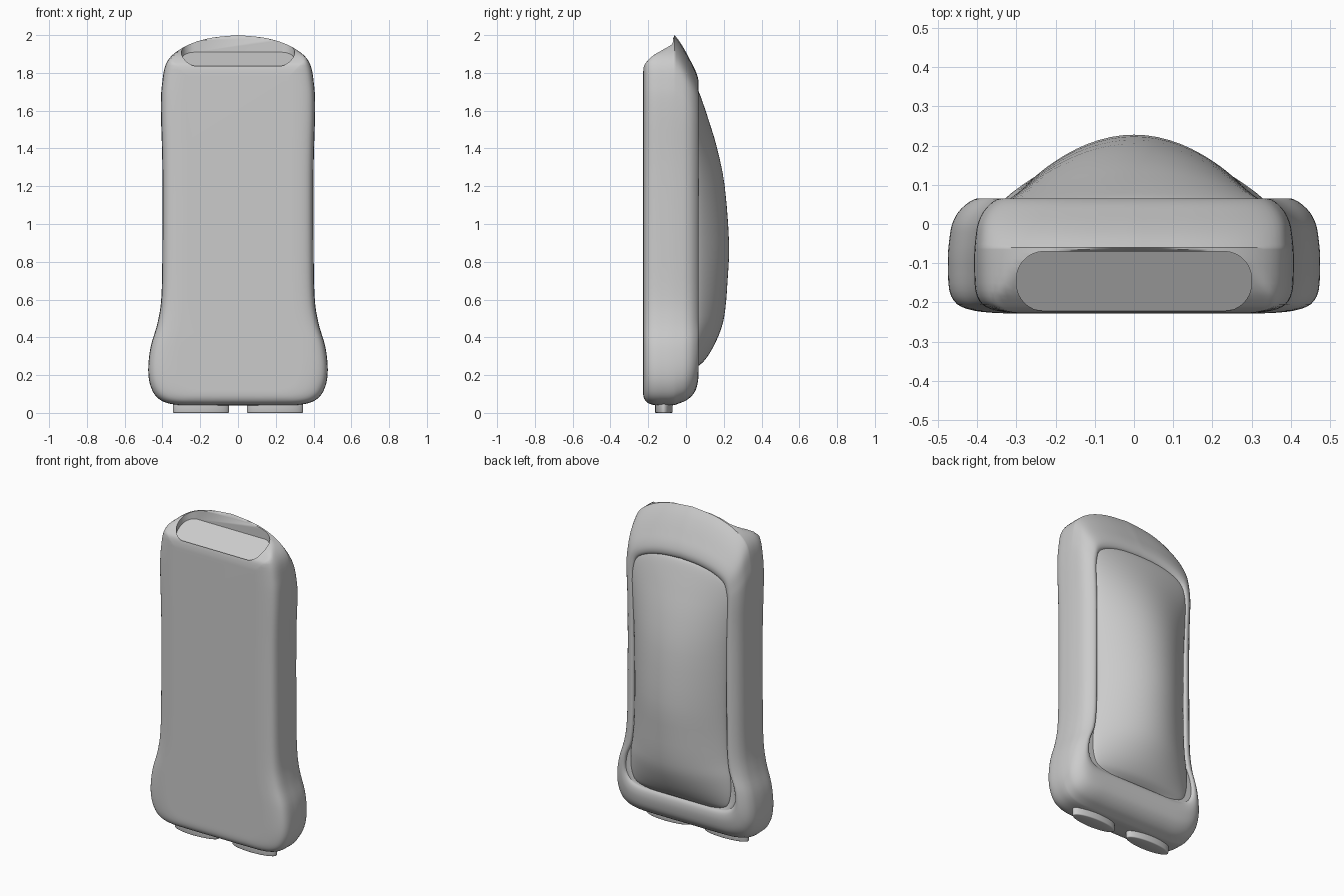
import bpy, bmesh, math

if "Cube" in bpy.data.objects:
    bpy.data.objects.remove(bpy.data.objects["Cube"])


def smooth(pts, n):
    """Catmull-Rom curve through points of any dimension."""
    p = [pts[0]] + list(pts) + [pts[-1]]
    out = []
    for i in range(1, len(p) - 2):
        for k in range(n):
            t = k / n
            out.append(tuple(
                0.5 * (2 * b + (c - a) * t + (2 * a - 5 * b + 4 * c - d) * t * t
                       + (3 * b - a - 3 * c + d) * t ** 3)
                for a, b, c, d in zip(*p[i - 1:i + 3])))
    out.append(tuple(pts[-1]))
    return out


def loft(name, rings):
    """Closed rings bridged with quads and capped at both ends."""
    bm = bmesh.new()
    vs = [[bm.verts.new(c) for c in r] for r in rings]
    n = len(vs[0])
    for a, b in zip(vs, vs[1:]):
        for i in range(n):
            j = (i + 1) % n
            bm.faces.new((a[i], a[j], b[j], b[i]))
    bm.faces.new(vs[0])
    bm.faces.new(vs[-1])
    bmesh.ops.recalc_face_normals(bm, faces=bm.faces)
    me = bpy.data.meshes.new(name)
    bm.to_mesh(me)
    bm.free()
    ob = bpy.data.objects.new(name, me)
    bpy.context.collection.objects.link(ob)
    return ob


def apply_and_shade(ob, angle=40):
    bpy.ops.object.select_all(action='DESELECT')
    ob.select_set(True)
    bpy.context.view_layer.objects.active = ob
    for m in list(ob.modifiers):
        bpy.ops.object.modifier_apply(modifier=m.name)
    bpy.ops.object.shade_smooth_by_angle(angle=math.radians(angle))


# Body: front outline (x, z) swept through depth layers (y, inset, top, bottom)
half = smooth([(0, .04), (.2, .04), (.34, .045), (.42, .075), (.462, .14),
               (.475, .23), (.462, .35), (.425, .48), (.405, .62), (.4, .9),
               (.4, 1.3), (.408, 1.6), (.402, 1.74), (.375, 1.86),
               (.29, 1.935), (.16, 1.982), (0, 2.0)], 5)
outline = half + [(-x, z) for x, z in half[-2:0:-1]]
front = smooth([(-.228, .13, 1.78, .13), (-.227, .10, 1.805, .10),
                (-.221, .055, 1.84, .075), (-.205, .02, 1.862, .055),
                (-.17, .003, 1.895, .042), (-.11, 0, 1.93, .04),
                (-.08, 0, 1.96, .04), (-.06, .001, 2.0, .042)], 3)
back = smooth([(-.06, .001, 2.0, .042), (-.03, .004, 1.96, .053),
               (.0, .009, 1.91, .066), (.03, .022, 1.852, .09),
               (.053, .042, 1.805, .125), (.065, .062, 1.765, .18),
               (.062, .078, 1.735, .22), (.05, .084, 1.72, .24)], 3)


def body_ring(layer, clip):
    y, inset, top, bot = layer
    ring = []
    for x, z in outline:
        if z < .5:
            z = .5 - (.5 - z) * (.5 - bot) / .46
        elif clip:
            z = min(z, top)
        elif z > 1.4:
            z = 1.4 + (z - 1.4) * (top - 1.4) / .6
        ring.append((x * (1 - inset / .4), y, z))
    return ring


body = loft("body", [body_ring(l, True) for l in front[:-1]]
            + [body_ring(l, False) for l in back])

# Slot recess at the top front, with a sloping floor
corner = []
for cx, cy, a0 in ((.23, -.14, 0), (-.23, -.14, 90), (-.23, -.152, 180), (.23, -.152, 270)):
    for k in range(9):
        a = math.radians(a0 + k * 90 / 8)
        corner.append((cx + .07 * math.cos(a), cy + .07 * math.sin(a)))
cutter = loft("slot_cutter", [
    [(x, y, 1.826 + (y + .222) * .55) for x, y in corner],
    [(x, y, 2.1) for x, y in corner]])
cutter.hide_render = True
mod = body.modifiers.new("slot", 'BOOLEAN')
mod.operation = 'DIFFERENCE'
mod.solver = 'EXACT'
mod.object = cutter
apply_and_shade(body)
bpy.data.objects.remove(cutter, do_unlink=True)

# Back grip: domed rows (z, half width, height)
rows = smooth([(.24, .2, .0), (.252, .27, .02), (.28, .318, .05), (.35, .34, .095),
               (.45, .34, .138), (.55, .325, .158), (.7, .315, .17),
               (.9, .312, .178), (1.2, .318, .155), (1.4, .33, .115),
               (1.55, .338, .07), (1.64, .315, .04), (1.69, .25, .022),
               (1.715, .16, .01), (1.725, .06, .0)], 3)
N = 32
grip_rings = []
for z, w, h in rows:
    us = [math.sin(math.pi / 2 * (2 * k / N - 1)) for k in range(N + 1)]
    top = [(u * w, .05 + max(h, .001) * max(math.cos(math.pi / 2 * u), 0) ** .75, z) for u in us]
    grip_rings.append(top + [(w, .02, z), (-w, .02, z)])
apply_and_shade(loft("back_grip", grip_rings))

# Feet
for side, sx in (("left", -1), ("right", 1)):
    bpy.ops.mesh.primitive_cylinder_add(vertices=48, radius=1, depth=.07,
                                        location=(sx * .196, -.118, .035))
    foot = bpy.context.object
    foot.name = side + "_foot"
    foot.scale = (.149, .046, 1)
    bpy.ops.object.transform_apply(location=False, rotation=False, scale=True)
    bev = foot.modifiers.new("edge", 'BEVEL')
    bev.width = .006
    bev.segments = 3
    apply_and_shade(foot)
